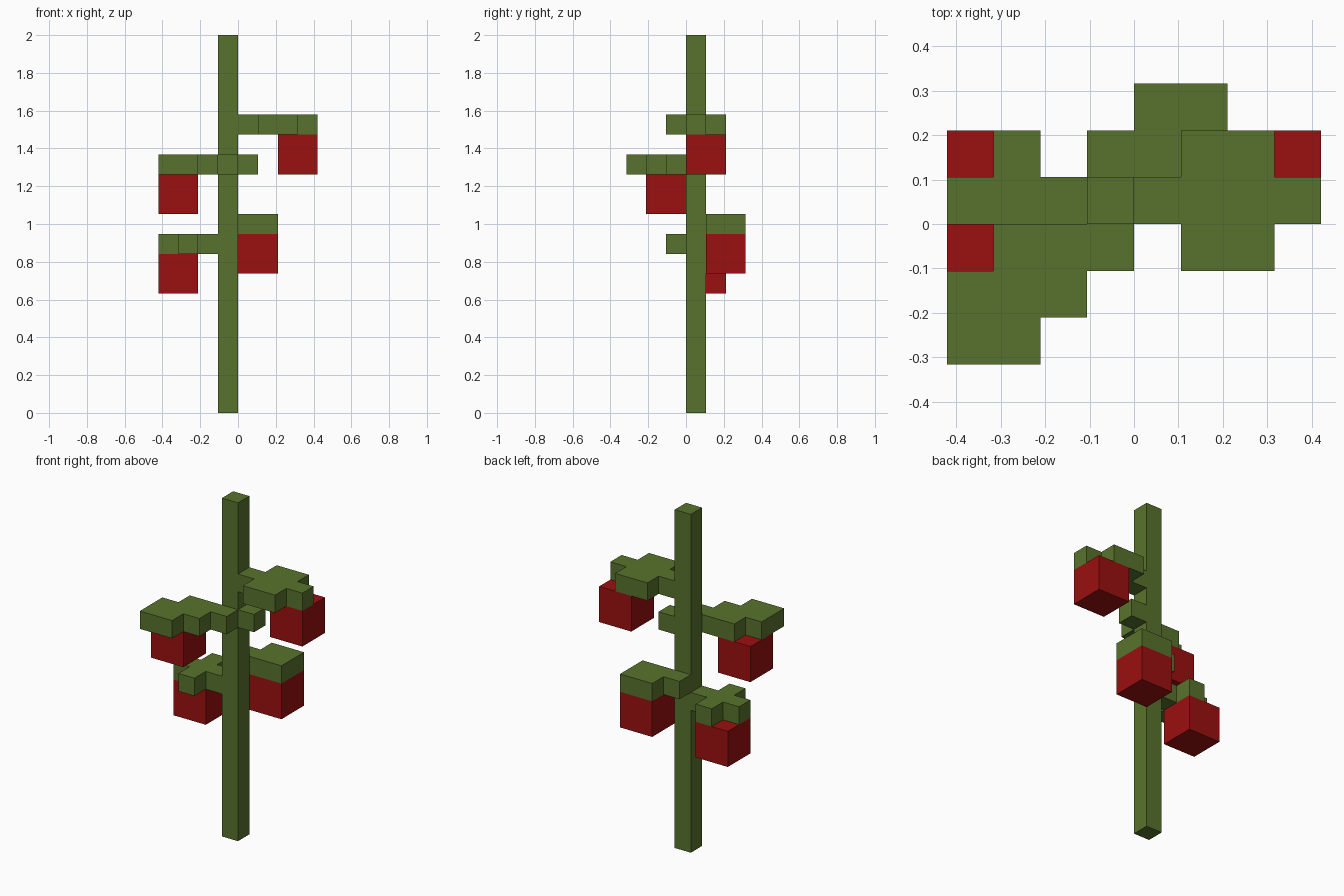
import bpy, bmesh

if "Cube" in bpy.data.objects:
    bpy.data.objects.remove(bpy.data.objects["Cube"])

U = 2 / 19  # one block unit; the stem is 19 blocks tall


def material(name, rgb):
    m = bpy.data.materials.new(name)
    m.diffuse_color = (*rgb, 1)
    m.use_nodes = True
    m.node_tree.nodes["Principled BSDF"].inputs["Base Color"].default_value = m.diffuse_color
    return m


GREEN = material("vine green", (0.098, 0.171, 0.026))
RED = material("fruit red", (0.33, 0.005, 0.005))


def slab(name, outline, z0, z1, mat):
    """Extrude a flat outline (in block units) from z0 up to z1."""
    bm = bmesh.new()
    base = bm.faces.new([bm.verts.new((x * U, y * U, z0 * U)) for x, y in outline])
    top = bmesh.ops.extrude_face_region(bm, geom=[base], use_keep_orig=True)
    verts = [g for g in top["geom"] if isinstance(g, bmesh.types.BMVert)]
    bmesh.ops.translate(bm, verts=verts, vec=(0, 0, (z1 - z0) * U))
    bmesh.ops.recalc_face_normals(bm, faces=bm.faces)
    mesh = bpy.data.meshes.new(name)
    bm.to_mesh(mesh)
    bm.free()
    mesh.materials.append(mat)
    obj = bpy.data.objects.new(name, mesh)
    bpy.context.collection.objects.link(obj)


def rect(x0, y0, x1, y1):
    return [(x0, y0), (x1, y0), (x1, y1), (x0, y1)]


# Stem
slab("stem", rect(-1, 0, 0, 1), 0, 19, GREEN)

# Leaves: one block thick, stepped outlines
slab("upper_right_leaf",
     [(0, 0), (1, 0), (1, -1), (3, -1), (3, 0), (4, 0),
      (4, 1), (3, 1), (3, 2), (1, 2), (1, 1), (0, 1)], 14, 15, GREEN)
slab("front_left_leaf",
     [(-4, -3), (-2, -3), (-2, -2), (-1, -2), (-1, -1), (0, -1),
      (0, 0), (-3, 0), (-3, -1), (-4, -1)], 12, 13, GREEN)
slab("side_bud", rect(0, 0, 1, 1), 12, 13, GREEN)
slab("back_right_leaf",
     [(-1, 1), (2, 1), (2, 3), (0, 3), (0, 2), (-1, 2)], 9, 10, GREEN)
slab("lower_left_leaf",
     [(-4, 0), (-3, 0), (-3, -1), (-2, -1), (-2, 0), (-1, 0),
      (-1, 1), (-2, 1), (-2, 2), (-3, 2), (-3, 1), (-4, 1)], 8, 9, GREEN)

# Fruits: two-block cubes hanging under the leaves (x, y, top height)
for name, x, y, z in (("upper_right_fruit", 2, 0, 14),
                      ("front_left_fruit", -4, -2, 12),
                      ("back_right_fruit", 0, 1, 9),
                      ("lower_left_fruit", -4, 0, 8)):
    slab(name, rect(x, y, x + 2, y + 2), z - 2, z, RED)
